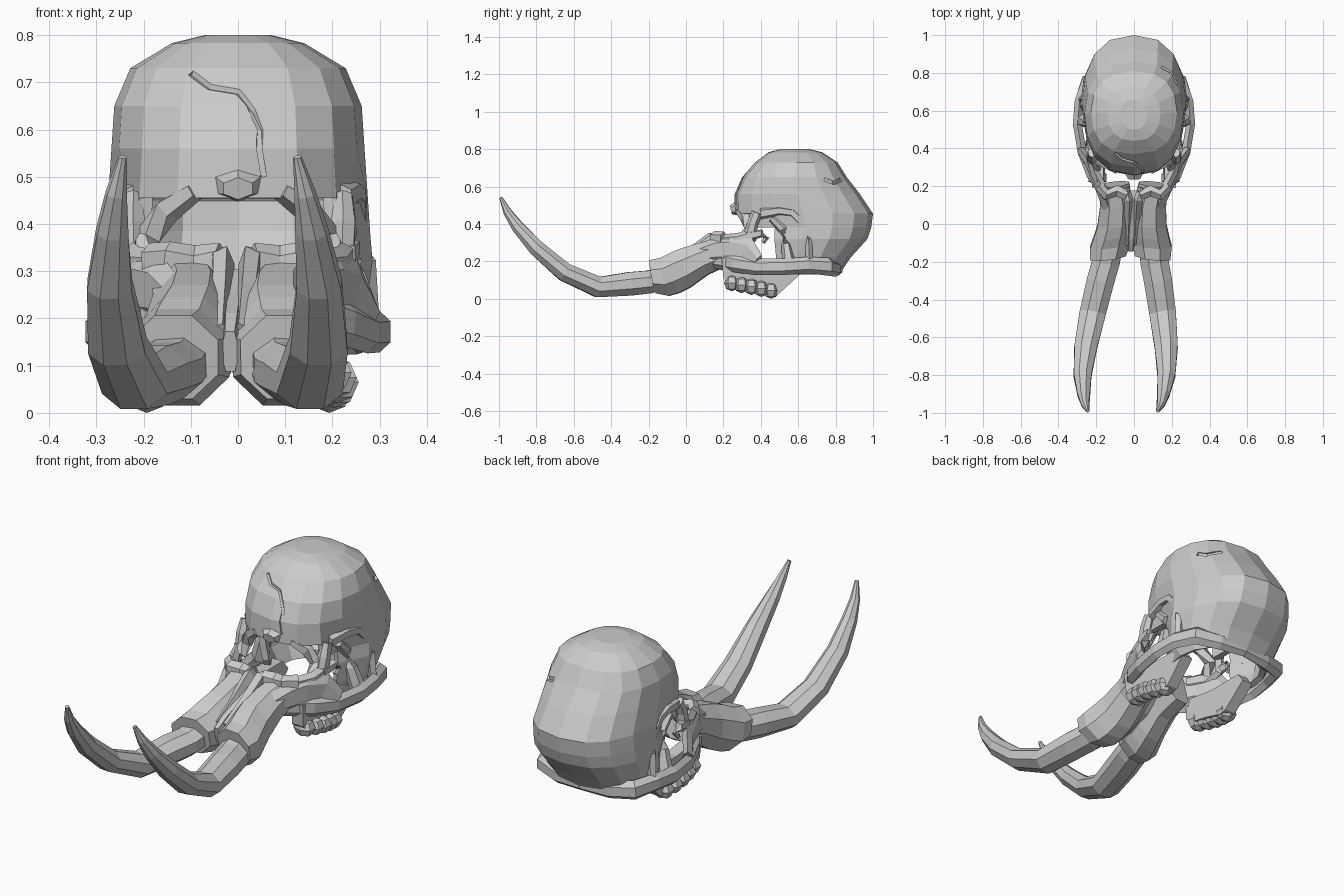
import bpy, bmesh, math
from mathutils import Vector
from mathutils.bvhtree import BVHTree

if "Cube" in bpy.data.objects:
    bpy.data.objects.remove(bpy.data.objects["Cube"])


def skew(p):
    # the snout bends slightly to one side toward the front
    return Vector((p[0] + 0.05 * min(0, p[1] - 0.2), p[1], p[2]))


def finish(bm, name):
    bmesh.ops.recalc_face_normals(bm, faces=bm.faces)
    me = bpy.data.meshes.new(name)
    bm.to_mesh(me)
    bm.free()
    ob = bpy.data.objects.new(name, me)
    bpy.context.collection.objects.link(ob)
    return ob


def loft(bm, rings, cap=True):
    vs = [[bm.verts.new(p) for p in r] for r in rings]
    n = len(vs[0])
    for a, b in zip(vs, vs[1:]):
        for i in range(n):
            j = (i + 1) % n
            bm.faces.new((a[i], a[j], b[j], b[i]))
    if cap:
        bm.faces.new(vs[0])
        bm.faces.new(vs[-1])
    return vs


def tube(name, path, n=6, sides=(1, -1), turn=0.5):
    # path entries: x, y, z, horizontal radius, vertical radius
    bm = bmesh.new()
    for s in sides:
        pts = [Vector(p[:3]) for p in path]
        rings = []
        for i, p in enumerate(path):
            t = (pts[min(i + 1, len(pts) - 1)] - pts[max(i - 1, 0)]).normalized()
            ref = Vector((0, 0, 1)) if abs(t.z) < 0.93 else Vector((0, -1, 0))
            u = t.cross(ref).normalized()
            v = u.cross(t)
            ring = []
            for k in range(n):
                a = 2 * math.pi * (k + turn) / n
                q = pts[i] + u * (p[3] * math.cos(a)) + v * (p[4] * math.sin(a))
                ring.append(skew((q.x * s, q.y, q.z)))
            rings.append(ring)
        loft(bm, rings)
    return finish(bm, name)


# Cranium: open-bottomed shell from horizontal rings (z, half width, front, back)
levels = [(.80, .07, .50, .66), (.783, .14, .44, .73), (.73, .228, .37, .81),
          (.65, .262, .30, .86), (.56, .268, .26, .93), (.455, .275, .255, 1.0),
          (.38, .28, .265, .99), (.32, .285, .27, .97), (.22, .27, .32, .88), (.13, .23, .42, .82)]
N = 16
rings = []
for z, hw, f, b in levels:
    ring = []
    for k in range(N):
        a = 2 * math.pi * k / N
        c, s = math.cos(a), math.sin(a)
        x = hw * math.copysign(abs(c) ** .8, c)
        y = (f + b) / 2 + (b - f) / 2 * math.copysign(abs(s) ** .9, s)
        if .2 < z < .5 and .38 < y < .60:
            x -= math.copysign(.05 if z < .45 else .025, x)      # temple hollow
        ring.append((x, y, z))
    rings.append(ring)


def is_opening(c):
    # nasal opening and eye sockets
    if c.z > .45:
        return False
    if c.z > .38:
        return c.y < .36
    return c.y < .5


bm = bmesh.new()
vs = loft(bm, rings, cap=False)
bm.faces.new(vs[0])
bmesh.ops.recalc_face_normals(bm, faces=bm.faces)
bmesh.ops.delete(bm, geom=[f for f in bm.faces if is_opening(f.calc_center_median())], context='FACES')
top = max(bm.faces, key=lambda f: f.calc_center_median().z)
if top.normal.z < 0:
    bmesh.ops.reverse_faces(bm, faces=bm.faces)
surface = BVHTree.FromBMesh(bm)
me = bpy.data.meshes.new("cranium")
bm.to_mesh(me)
bm.free()
cranium = bpy.data.objects.new("cranium", me)
bpy.context.collection.objects.link(cranium)
shell = cranium.modifiers.new("shell", 'SOLIDIFY')
shell.thickness = .03
shell.offset = -1


# Cracks: thin zigzag grooves projected onto the shell
def crack(name, points, origin, direction, r):
    path = []
    for p in points:
        hit = surface.ray_cast(Vector(p) + Vector(origin), Vector(direction))[0]
        if hit:
            path.append((*hit, r, r))
    cutter = tube(name, path, 4, (1,))
    cutter.hide_render = True
    cutter.hide_viewport = True
    cutter.display_type = 'WIRE'
    m = cranium.modifiers.new(name, 'BOOLEAN')
    m.operation = 'DIFFERENCE'
    m.object = cutter
    m.solver = 'EXACT'


crack("forehead_crack", [(-.1, 0, .72), (-.06, 0, .69), (0, 0, .68), (.03, 0, .64), (.047, 0, .6),
                         (.045, 0, .56), (.055, 0, .5)], (0, -1, 0), (0, 1, 0), .008)
crack("side_crack", [(0, .74, .64), (0, .79, .62), (0, .83, .64)], (1, 0, 0), (-1, 0, 0), .014)

# Nasal boss under the forehead, and sloping corners of the nasal opening
tube("nasal_boss", [(0, .34, .50, .09, .05), (0, .27, .482, .055, .036), (0, .24, .475, .035, .024)], 6, (1,))
tube("nasal_corners", [(.09, .29, .47, .03, .02), (.15, .32, .43, .03, .03), (.19, .34, .37, .03, .03),
                       (.20, .30, .32, .03, .03)], 5)

# Tusks
tube("tusks", [(.115, -.10, .115, .078, .065), (.128, -.20, .09, .08, .066), (.152, -.30, .08, .08, .068),
               (.185, -.47, .063, .076, .06), (.213, -.65, .143, .066, .053), (.222, -.80, .272, .051, .047),
               (.211, -.90, .385, .036, .035), (.20, -.955, .465, .023, .023),
               (.185, -.99, .542, .009, .009)], 8)

# Tusk sheaths
bm = bmesh.new()
sheath = [(.21, .105, .255, .08, .078), (.10, .088, .215, .088, .088), (0, .09, .165, .095, .108),
          (-.06, .10, .138, .102, .11), (-.11, .11, .118, .108, .104), (-.175, .118, .118, .096, .09)]
for s in (1, -1):
    loft(bm, [[skew((s * (cx + 1.06 * hw * math.cos((k + .5) * math.pi / 4)),
                     y + .2 * hh * -math.sin((k + .5) * math.pi / 4) - .12 * hw * math.cos((k + .5) * math.pi / 4),
                     cz + 1.06 * hh * math.sin((k + .5) * math.pi / 4))) for k in range(8)]
              for y, cx, cz, hw, hh in sheath])
finish(bm, "tusk_sheaths")

# Wall joining the two sheaths
tube("sheath_septum", [(0, -.135, .13, .02, .05), (0, -.06, .15, .025, .075), (0, .05, .195, .025, .075),
                       (0, .15, .26, .025, .06)], 6, (1,), 0)

# Ridges along the snout and rim of the nasal opening
tube("snout_ridges", [(.024, -.10, .165, .022, .03), (.026, .04, .245, .024, .04),
                      (.03, .14, .315, .026, .045), (.045, .19, .32, .022, .03)], 5)
tube("nasal_rim", [(.03, .15, .325, .03, .036), (.09, .175, .31, .035, .045),
                   (.145, .155, .325, .032, .038), (.185, .2, .32, .028, .04)], 6)

# Cheek bones, eye socket bars and hooks
tube("cheek_bones", [(.13, .09, .24, .035, .055), (.165, .17, .26, .035, .075), (.20, .24, .265, .03, .08),
                     (.235, .32, .25, .026, .085), (.275, .38, .195, .024, .05)])
tube("eye_socket_bars", [(.17, .20, .31, .028, .035), (.212, .28, .31, .026, .042), (.225, .345, .335, .025, .04),
                         (.222, .355, .40, .03, .03), (.225, .38, .46, .02, .03)])
tube("socket_hooks", [(.228, .33, .335, .025, .03), (.242, .405, .35, .02, .022),
                      (.245, .43, .325, .018, .018), (.245, .41, .30, .012, .012)], 5)
tube("temple_ridges", [(.225, .40, .455, .02, .03), (.24, .50, .47, .025, .025), (.25, .57, .46, .025, .025),
                       (.25, .63, .40, .03, .025), (.262, .655, .32, .03, .02), (.275, .66, .20, .024, .02)], 5)
tube("rear_socket_bars", [(.22, .46, .43, .03, .02), (.23, .52, .37, .022, .028),
                          (.24, .535, .29, .035, .026), (.27, .55, .19, .04, .035)])

# Cheek arches, running on as a rim around the base of the skull
tube("cheek_arches", [(.15, .16, .215, .03, .055), (.225, .26, .19, .03, .048), (.275, .38, .17, .027, .044),
                      (.30, .53, .172, .027, .044), (.288, .65, .18, .03, .044), (.25, .76, .172, .034, .048),
                      (.14, .80, .16, .03, .042), (0, .815, .16, .025, .035)])

# Upper jaw plates
bm = bmesh.new()
jaw = [(.19, .22), (.20, .11), (.24, .075), (.36, .05), (.46, .02), (.50, .03), (.56, .085), (.62, .14), (.58, .19), (.38, .19)]
for s in (1, -1):
    loft(bm, [[(s * (x + .06 * (z - .1)), y, z) for y, z in jaw] for x in (.155, .215)])
finish(bm, "upper_jaw")

# Teeth
bm = bmesh.new()
for s in (1, -1):
    for i in range(5):
        t = i / 4
        res = bmesh.ops.create_uvsphere(bm, u_segments=6, v_segments=4, radius=1)
        for v in res['verts']:
            v.co = Vector((s * (.193 + .015 * math.sin(math.pi * t)) + v.co.x * .055,
                           .245 + .21 * t + v.co.y * .042, .085 - .04 * t + v.co.z * .045))
finish(bm, "teeth")
